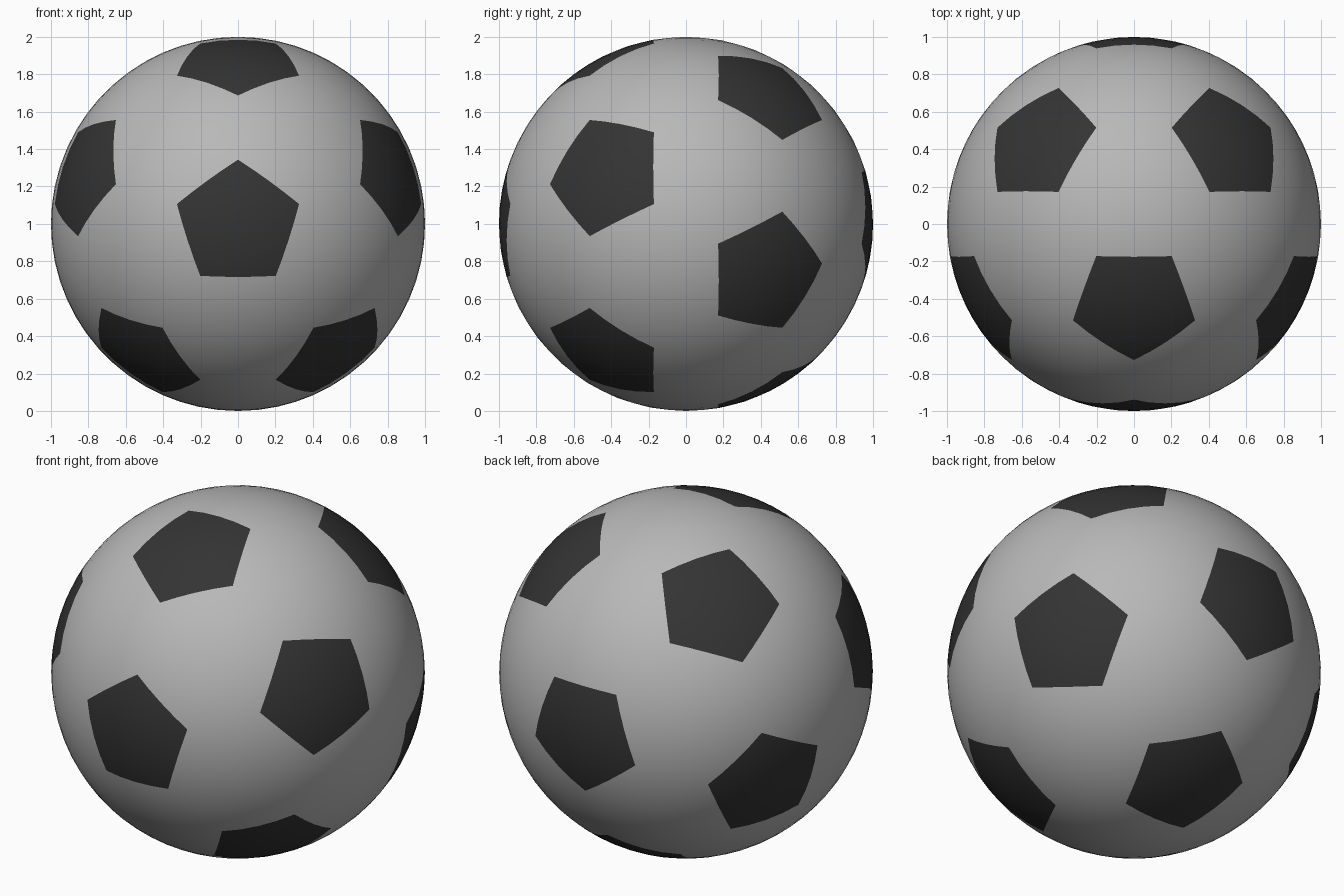
import bpy, bmesh, math
from mathutils import Vector

if "Cube" in bpy.data.objects:
    bpy.data.objects.remove(bpy.data.objects["Cube"])


def material(name, grey):
    m = bpy.data.materials.new(name)
    m.diffuse_color = (grey, grey, grey, 1)
    m.use_nodes = True
    m.node_tree.nodes["Principled BSDF"].inputs["Base Color"].default_value = m.diffuse_color
    return m


# Twelve panel centres: one at front and back, two staggered rings of five
c, s = 1 / math.sqrt(5), 2 / math.sqrt(5)
centres = [Vector((0, -1, 0)), Vector((0, 1, 0))]
for k in range(5):
    for side, start in ((-1, 90), (1, 270)):
        a = math.radians(start + 72 * k)
        centres.append(Vector((s * math.cos(a), side * c, s * math.sin(a))))

# Cut every corner at a third of each edge: 12 pentagons and 20 hexagons
bm = bmesh.new()
for p in centres:
    for q in centres:
        if 0.1 < (p - q).length < 1.2:
            bm.verts.new(((2 * p + q) / 3).normalized())
bmesh.ops.convex_hull(bm, input=bm.verts[:])
bmesh.ops.dissolve_limit(bm, angle_limit=math.radians(2),
                         verts=bm.verts[:], edges=bm.edges[:])
bmesh.ops.recalc_face_normals(bm, faces=bm.faces[:])

# Pentagons are dark, hexagons light
for f in bm.faces:
    f.material_index = 1 if len(f.verts) == 5 else 0

# Refine the panels and push them out to a sphere
bmesh.ops.poke(bm, faces=bm.faces[:])
bmesh.ops.subdivide_edges(bm, edges=bm.edges[:], cuts=3, use_grid_fill=True)
for v in bm.verts:
    v.co = v.co.normalized() + Vector((0, 0, 1))
for f in bm.faces:
    f.smooth = True

mesh = bpy.data.meshes.new("ball")
bm.to_mesh(mesh)
bm.free()
mesh.materials.append(material("light grey", 0.48))
mesh.materials.append(material("near black", 0.034))
ball = bpy.data.objects.new("ball", mesh)
bpy.context.collection.objects.link(ball)
